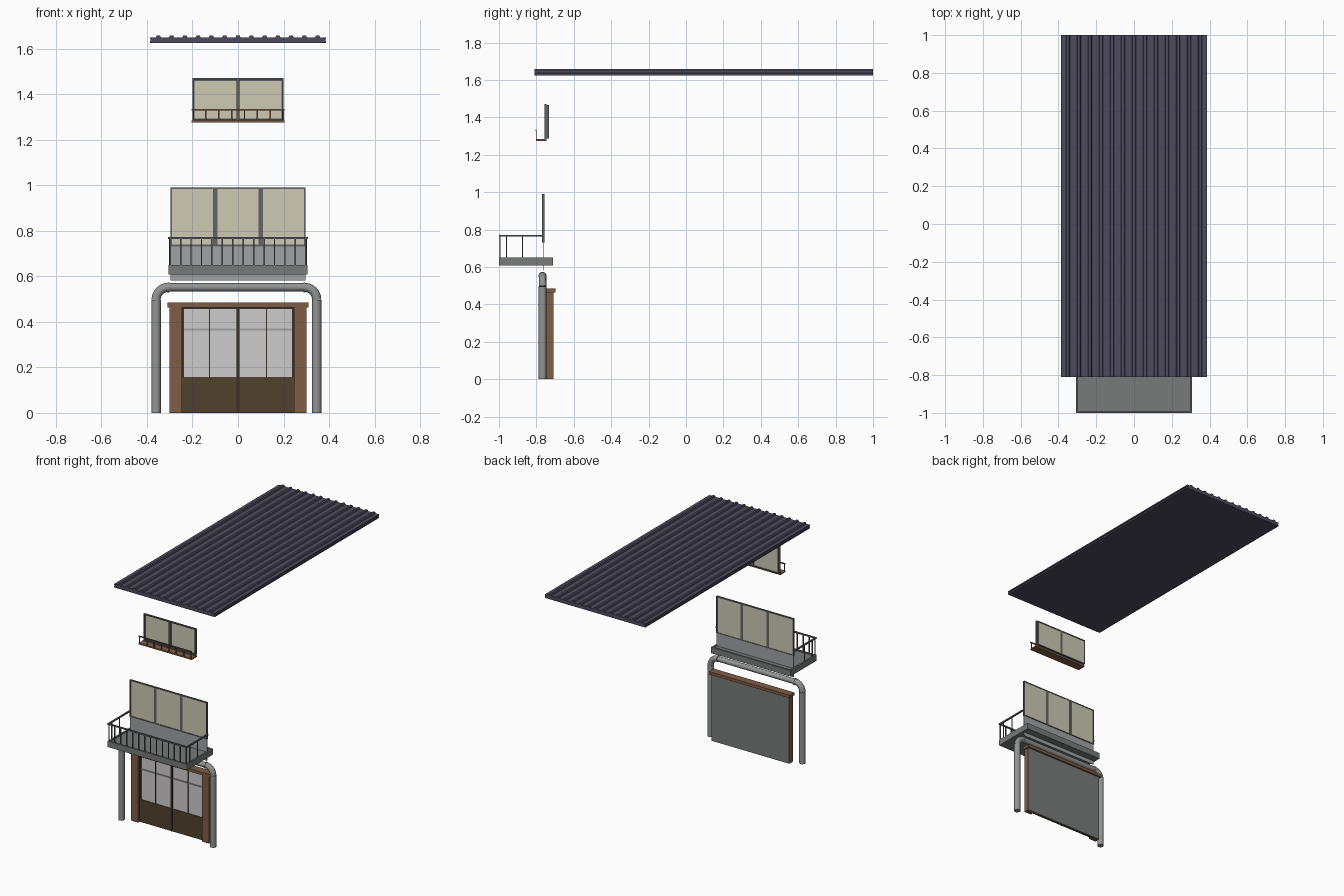
import bpy, bmesh, math
from mathutils import Vector

if "Cube" in bpy.data.objects:
    bpy.data.objects.remove(bpy.data.objects["Cube"])


def material(name, rgb):
    m = bpy.data.materials.new(name)
    lin = [((c / 255 + 0.055) / 1.055) ** 2.4 for c in rgb]
    m.diffuse_color = (*lin, 1)
    m.use_nodes = True
    m.node_tree.nodes["Principled BSDF"].inputs["Base Color"].default_value = m.diffuse_color
    return m


ROOF = material("roof_slate", (77, 75, 92))
CREAM = material("cream_pane", (205, 202, 180))
GLASS = material("door_glass", (206, 204, 205))
DARKBROWN = material("dark_wood", (80, 65, 45))
MULLION = material("door_mullion", (62, 48, 36))
WOOD = material("brown_wood", (126, 93, 70))
PIPE = material("pipe_grey", (146, 149, 147))
SLAB = material("slab_grey", (120, 122, 122))
PANEL = material("panel_grey", (160, 163, 165))
METAL = material("rail_grey", (98, 100, 102))


def finish(name, bm, mat):
    bmesh.ops.recalc_face_normals(bm, faces=bm.faces)
    me = bpy.data.meshes.new(name)
    bm.to_mesh(me)
    bm.free()
    ob = bpy.data.objects.new(name, me)
    me.materials.append(mat)
    bpy.context.collection.objects.link(ob)
    return ob


def boxes(name, mat, *specs):
    """One object from boxes given as (x0, x1, y0, y1, z0, z1)."""
    bm = bmesh.new()
    for x0, x1, y0, y1, z0, z1 in specs:
        vs = bmesh.ops.create_cube(bm, size=1)["verts"]
        for v in vs:
            v.co = Vector(((x0 + x1) / 2 + v.co.x * (x1 - x0),
                           (y0 + y1) / 2 + v.co.y * (y1 - y0),
                           (z0 + z1) / 2 + v.co.z * (z1 - z0)))
    return finish(name, bm, mat)


def frame(x0, x1, y0, y1, z0, z1, t):
    """Four bars around a rectangular opening."""
    return [(x0, x0 + t, y0, y1, z0, z1), (x1 - t, x1, y0, y1, z0, z1),
            (x0 + t, x1 - t, y0, y1, z0, z0 + t), (x0 + t, x1 - t, y0, y1, z1 - t, z1)]


# roof: ribbed profile extruded front to back
top = 1.65
pts = [(-0.387, 1.625), (0.387, 1.625), (0.387, 1.635), (0.381, 1.637), (0.381, 1.639), (0.387, 1.641), (0.387, top)]
ribs = 13
for i in range(ribs):
    x = 0.35 - i * 0.70 / (ribs - 1)
    pts += [(x + 0.011, top), (x + 0.007, 1.659), (x - 0.007, 1.659), (x - 0.011, top)]
pts += [(-0.387, top), (-0.387, 1.641), (-0.381, 1.639), (-0.381, 1.637), (-0.387, 1.635)]
bm = bmesh.new()
face = bm.faces.new([bm.verts.new((x, -0.81, z)) for x, z in pts])
ext = bmesh.ops.extrude_face_region(bm, geom=[face])
bmesh.ops.translate(bm, vec=(0, 1.81, 0), verts=[g for g in ext["geom"] if isinstance(g, bmesh.types.BMVert)])
if not any(len(f.verts) == len(pts) and f.calc_center_median().y < -0.8 for f in bm.faces):
    bm.faces.new([v for v in bm.verts if v.co.y < -0.8])
finish("ribbed_roof", bm, ROOF)

# upper window: two framed panes, deep frame
boxes("upper_window_frame", METAL,
      *frame(-0.2, 0.2, -0.756, -0.745, 1.283, 1.472, 0.007),
      *frame(-0.198, 0.198, -0.745, -0.732, 1.288, 1.465, 0.006),
      (-0.007, 0.007, -0.756, -0.732, 1.29, 1.465))
boxes("upper_window_pane", CREAM, (-0.194, 0.194, -0.742, -0.736, 1.29, 1.462))

# upper window ledge with wooden guard rail
boxes("upper_ledge", WOOD,
      (-0.205, 0.205, -0.803, -0.745, 1.275, 1.284),
      (-0.205, 0.205, -0.804, -0.798, 1.328, 1.335))
boxes("upper_ledge_posts", WOOD,
      *[(x - 0.003, x + 0.003, -0.803, -0.798, 1.28, 1.332)
        for x in [-0.198 + i * 0.0566 for i in range(8)]])

# middle window: three framed panes
boxes("middle_window_frame", METAL,
      *frame(-0.297, 0.297, -0.769, -0.757, 0.732, 0.99, 0.007),
      *[(x - 0.009, x + 0.009, -0.769, -0.757, 0.735, 0.987) for x in (-0.1, 0.1)])
boxes("middle_window_panes", CREAM, (-0.291, 0.291, -0.765, -0.759, 0.737, 0.985))
boxes("wall_panel", PANEL, (-0.296, 0.296, -0.764, -0.761, 0.582, 0.733))

# balcony slab with a low rim
boxes("balcony_slab", SLAB, (-0.305, 0.305, -0.999, -0.712, 0.608, 0.643),
      *[(s[0], s[1], s[2], s[3], 0.643, 0.65) for s in (
          (-0.305, 0.305, -1.0, -0.988, 0, 0), (-0.305, 0.305, -0.724, -0.712, 0, 0),
          (-0.305, -0.293, -0.988, -0.724, 0, 0), (0.293, 0.305, -0.988, -0.724, 0, 0))])

# balcony railing: front and two sides
rail = [(-0.308, 0.308, -1.0, -0.991, 0.763, 0.772)]
posts = [(-0.298 + i * 0.596 / 13, -0.995) for i in range(14)]
for s in (-1, 1):
    rail.append((s * 0.302 - 0.005, s * 0.302 + 0.005, -0.991, -0.765, 0.763, 0.772))
    posts += [(s * 0.3, y) for y in (-0.96, -0.875)]
boxes("balcony_rail", METAL, *rail)
boxes("balcony_balusters", METAL,
      *[(x - 0.003, x + 0.003, y - 0.003, y + 0.003, 0.648, 0.766) for x, y in posts])


# pipe arch over the entrance
def pipe(name, path, radius):
    cu = bpy.data.curves.new(name, "CURVE")
    cu.dimensions = "3D"
    cu.bevel_depth = radius
    cu.bevel_resolution = 4
    cu.use_fill_caps = True
    sp = cu.splines.new("POLY")
    sp.points.add(len(path) - 1)
    for p, c in zip(sp.points, path):
        p.co = (*c, 1)
    ob = bpy.data.objects.new(name, cu)
    cu.materials.append(PIPE)
    bpy.context.collection.objects.link(ob)
    bpy.ops.object.select_all(action="DESELECT")
    ob.select_set(True)
    bpy.context.view_layer.objects.active = ob
    bpy.ops.object.convert(target="MESH")
    bpy.ops.object.shade_smooth_by_angle(angle=math.radians(40))


py, cx, half, zc, r = -0.767, -0.007, 0.353, 0.552, 0.055
for side, s in (("left", -1), ("right", 1)):
    px, bx = cx + s * half, cx + s * (half - r)
    pipe(side + "_pipe_leg", [(px, py, 0), (px, py, zc - r)], 0.021)
    arc = [(bx + s * r * math.cos(a), py, zc - r + r * math.sin(a))
           for a in [math.pi / 2 * i / 8 for i in range(9)]]
    pipe(side + "_pipe_elbow", arc, 0.020)
    pipe(side + "_pipe_collar", [(bx - 0.004, py, zc), (bx + 0.004, py, zc)], 0.022)
w = half - r
pipe("pipe_crossbar", [(cx - w, py, zc), (cx + w, py, zc)], 0.018)

# entrance: posts, lintel and backing board
boxes("door_posts", WOOD, *[(min(s * 0.3, s * 0.247), max(s * 0.3, s * 0.247), -0.747, -0.711, 0, 0.466)
                            for s in (-1, 1)])
boxes("door_lintel", WOOD, (-0.31, 0.31, -0.75, -0.697, 0.464, 0.484))
boxes("door_backing", SLAB, (-0.299, 0.299, -0.713, -0.709, 0, 0.466))

# sliding doors: dark base, glass, thin mullions
boxes("door_lower_panels", DARKBROWN, (-0.247, 0.247, -0.73, -0.713, 0, 0.157))
boxes("door_glass", GLASS, (-0.24, 0.24, -0.726, -0.72, 0.155, 0.458))
boxes("door_mullions", MULLION,
      *[(x - t, x + t, -0.732, -0.72, 0.157, 0.46)
        for x, t in ((-0.125, 0.003), (0.125, 0.003), (-0.242, 0.005), (0.242, 0.005))],
      (-0.006, 0.006, -0.733, -0.72, 0, 0.46),
      (-0.247, 0.247, -0.732, -0.713, 0.456, 0.465))
boxes("door_crossbar", PANEL, (-0.238, 0.238, -0.731, -0.724, 0.363, 0.371))
